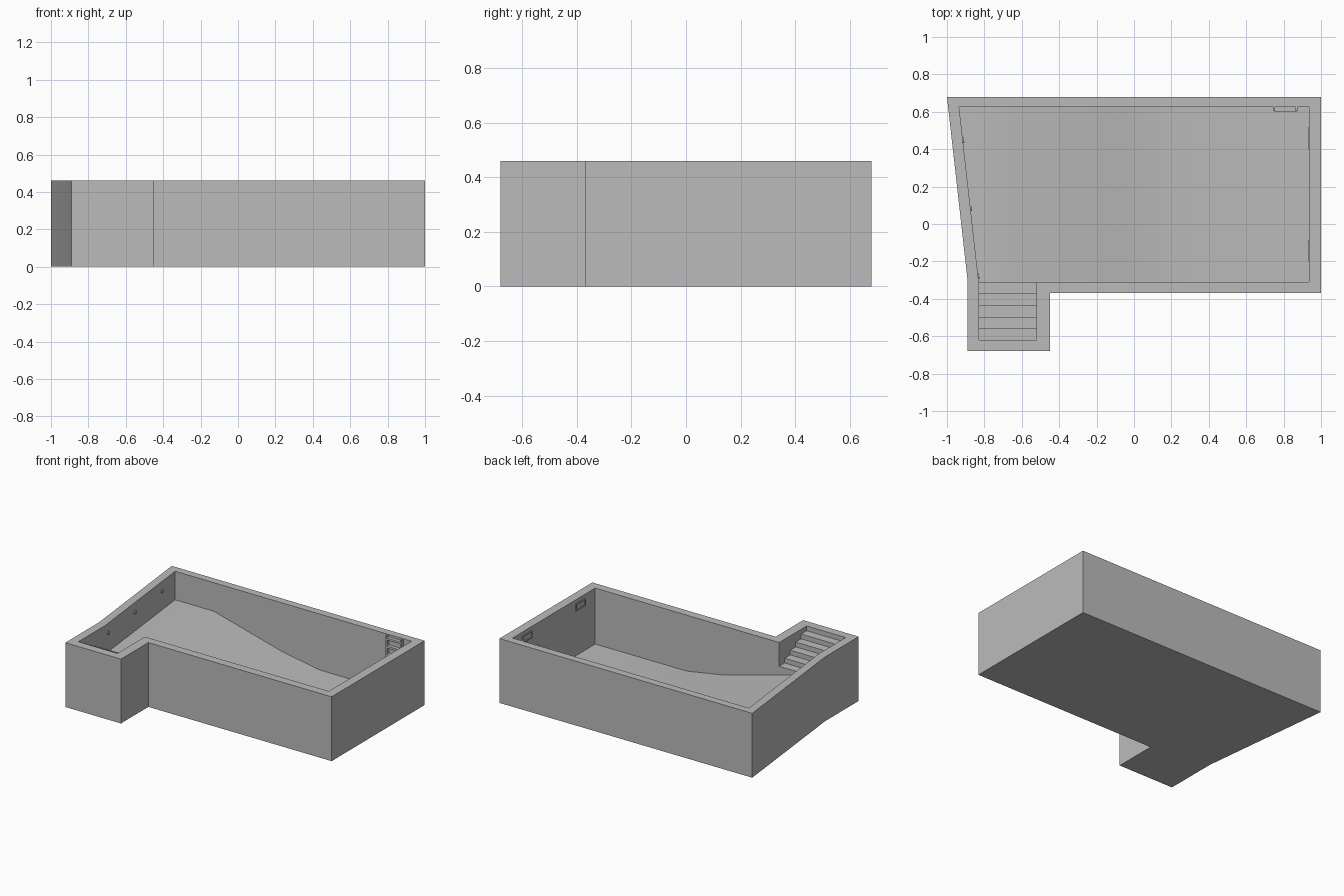
import bpy, bmesh, math
from mathutils import Vector, Matrix

if "Cube" in bpy.data.objects:
    bpy.data.objects.remove(bpy.data.objects["Cube"])

TOP = 0.46      # rim height
DEEP = 0.06     # deep floor
SHALLOW = 0.256 # shallow floor

mat = bpy.data.materials.new("concrete_grey")
mat.use_nodes = True
grey = (0.5, 0.5, 0.5, 1)
mat.diffuse_color = grey
mat.node_tree.nodes["Principled BSDF"].inputs["Base Color"].default_value = grey


def finish(name, bm):
    bmesh.ops.recalc_face_normals(bm, faces=bm.faces[:])
    mesh = bpy.data.meshes.new(name)
    bm.to_mesh(mesh)
    bm.free()
    mesh.materials.append(mat)
    obj = bpy.data.objects.new(name, mesh)
    bpy.context.collection.objects.link(obj)
    return obj


def prism(points, offset):
    """Closed solid from a flat outline pushed along an offset."""
    bm = bmesh.new()
    face = bm.faces.new([bm.verts.new(p) for p in points])
    ext = bmesh.ops.extrude_face_region(bm, geom=[face], use_keep_orig=True)
    moved = [g for g in ext["geom"] if isinstance(g, bmesh.types.BMVert)]
    bmesh.ops.translate(bm, verts=moved, vec=Vector(offset))
    return bm


def box(bm, lo, hi):
    lo, hi = Vector(lo), Vector(hi)
    bmesh.ops.create_cube(bm, size=1, matrix=Matrix.Translation((lo + hi) / 2)
                          @ Matrix.Diagonal((*(hi - lo), 1)))


def activate(obj):
    bpy.ops.object.select_all(action='DESELECT')
    obj.select_set(True)
    bpy.context.view_layer.objects.active = obj


def cut(target, cutter):
    cutter.hide_render = True
    mod = target.modifiers.new("cut", 'BOOLEAN')
    mod.operation = 'DIFFERENCE'
    mod.solver = 'EXACT'
    mod.object = cutter
    activate(target)
    bpy.ops.object.modifier_apply(modifier=mod.name)
    bpy.data.objects.remove(cutter)


# Outer block of the pool
outline = [(-1, 0.68), (-0.89, -0.30), (-0.89, -0.68), (-0.45, -0.68),
           (-0.45, -0.37), (1, -0.37), (1, 0.68)]
shell = finish("pool_shell", prism([(x, y, 0) for x, y in outline], (0, 0, TOP)))

# Basin: straight walls, floor sloping from shallow to deep end
knees = [(-0.63, SHALLOW), (-0.08, 0.11), (0.21, DEEP)]


def floor_height(x):
    if x <= knees[0][0]:
        return SHALLOW
    for (xa, za), (xb, zb) in zip(knees, knees[1:]):
        if x <= xb:
            return za + (zb - za) * (x - xa) / (xb - xa)
    return DEEP


basin_plan = [(-0.935, 0.625), (-0.83, -0.31), (0.935, -0.31), (0.935, 0.625)]
bm = prism([(x, y, 0) for x, y in basin_plan], (0, 0, 0.6))
for x, z in knees:
    bmesh.ops.bisect_plane(bm, geom=bm.verts[:] + bm.edges[:] + bm.faces[:],
                           plane_co=(x, 0, 0), plane_no=(1, 0, 0))
for v in bm.verts:
    if v.co.z < 0.1:
        v.co.z = floor_height(v.co.x)
cut(shell, finish("basin_cutter", bm))

# Stairwell with five treads down to the shallow floor
count, back, run = 5, -0.62, 0.062
rise = (TOP - SHALLOW) / (count + 1)
profile = [(back, 0.6)]
for i in range(count):
    z = TOP - rise * (i + 1)
    end = back + run * (i + 1) + (0.02 if i == count - 1 else 0)
    profile += [(back + run * i, z), (end, z)]
profile.append((profile[-1][0], 0.6))
cut(shell, finish("stair_cutter",
                  prism([(-0.829, y, z) for y, z in profile], (0.309, 0, 0))))
activate(shell)
bpy.ops.object.shade_smooth_by_angle(angle=math.radians(25))

# Ladder on the back wall: two rails and treads
bm = bmesh.new()
for x in (0.745, 0.863):
    box(bm, (x, 0.603, 0.11), (x + 0.01, 0.63, TOP - 0.003))
for i in range(6):
    z = 0.14 + 0.058 * i
    box(bm, (0.75, 0.6, z), (0.868, 0.63, z + 0.014))
finish("ladder", bm)

# Skimmer frames on the deep end wall
for i, y in enumerate((-0.14, 0.46)):
    bm = bmesh.new()
    for dy in (-0.055, 0.047):
        box(bm, (0.929, y + dy, 0.38), (0.94, y + dy + 0.008, 0.432))
    for z in (0.38, 0.424):
        box(bm, (0.929, y - 0.055, z), (0.94, y + 0.055, z + 0.008))
    finish(f"skimmer_frame_{i + 1}", bm)

# Round water inlets along the slanted shallow wall
a, b = Vector((-0.935, 0.625, 0.392)), Vector((-0.83, -0.31, 0.392))
normal = (b - a).cross(Vector((0, 0, -1))).normalized()
turn = normal.to_track_quat('Z', 'Y').to_matrix().to_4x4()
for i, t in enumerate((0.19, 0.58, 0.965)):
    bm = bmesh.new()
    bmesh.ops.create_cone(bm, cap_ends=True, segments=16, radius1=0.014,
                          radius2=0.014, depth=0.012,
                          matrix=Matrix.Translation(a.lerp(b, t)) @ turn)
    finish(f"water_inlet_{i + 1}", bm)
